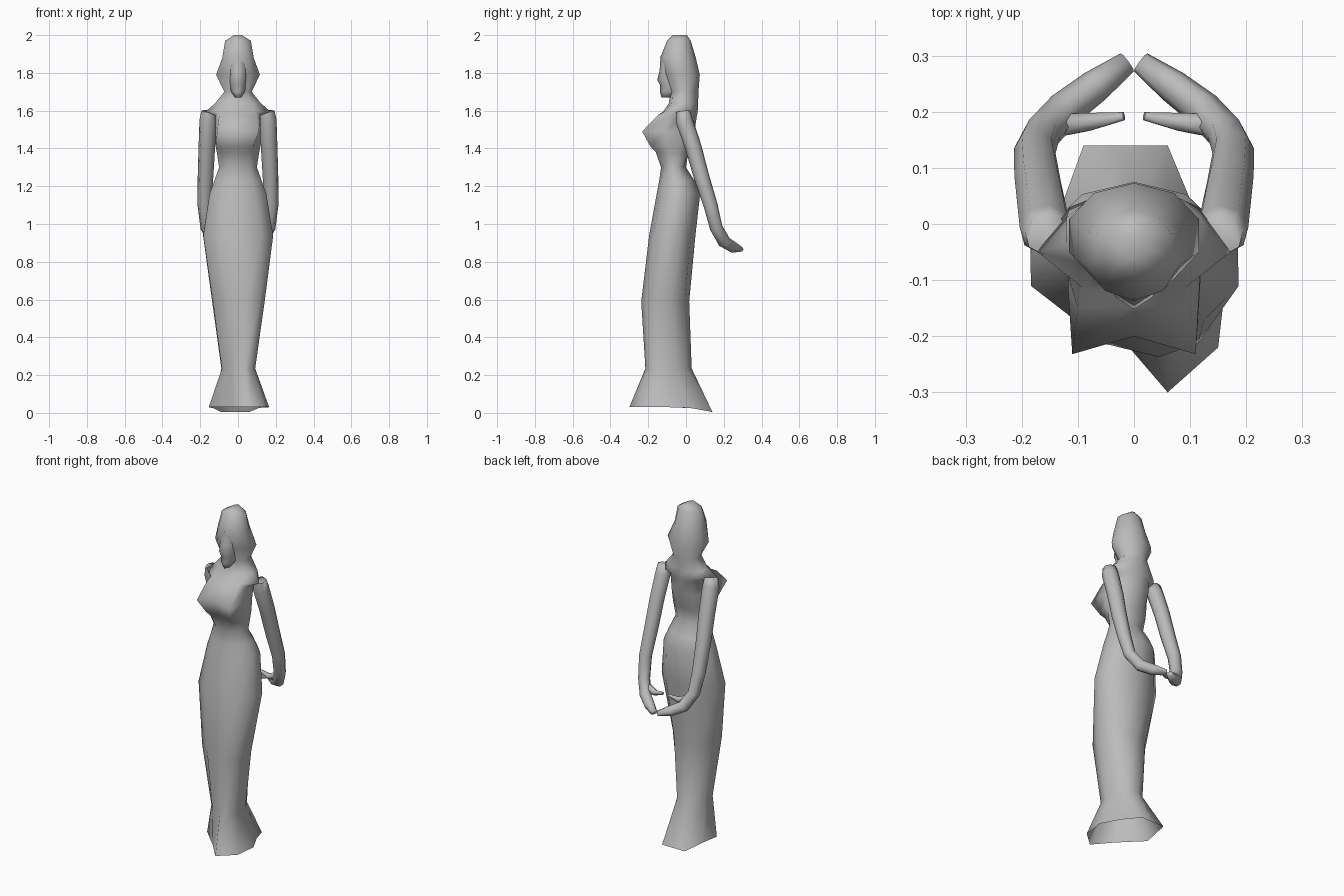
import bpy, bmesh, math
from mathutils import Vector

if "Cube" in bpy.data.objects:
    bpy.data.objects.remove(bpy.data.objects["Cube"])

stone = bpy.data.materials.new("plain grey")
stone.use_nodes = True
GREY = (0.5, 0.5, 0.5, 1)
stone.diffuse_color = GREY
stone.node_tree.nodes["Principled BSDF"].inputs["Base Color"].default_value = GREY


def oval(z, half, front, back, n=10, twist=0.0):
    """Ring from the front towards +x; twist slides the front half sideways."""
    mid, depth = (front + back) / 2, (back - front) / 2
    wide = half / math.sin(math.tau * round(n / 4) / n)
    ring = []
    for i in range(n):
        s, c = math.sin(math.tau * i / n), math.cos(math.tau * i / n)
        ring.append((wide * s + twist * max(c, 0) ** 2, mid - depth * c, z))
    return ring


def mirrored(z, side):
    """Ring from front centre, left-hand points and back centre."""
    return [(x, y, z) for x, y in side] + [(-x, y, z) for x, y in side[-2:0:-1]]


def tube(path, n=8):
    """Rings square to a path of (point, width, thickness)."""
    pts = [Vector(p[0]) for p in path]
    rings = []
    for i, (p, w, t) in enumerate(path):
        way = (pts[min(i + 1, len(pts) - 1)] - pts[max(i - 1, 0)]).normalized()
        a = way.cross(Vector((0.6, 0.8, 0))).normalized()
        b = way.cross(a)
        rings.append([pts[i] + a * w * math.cos(math.tau * k / n)
                      + b * t * math.sin(math.tau * k / n) for k in range(n)])
    return rings


def loft(name, rings, cap_start=True, flip=False, angle=60):
    bm = bmesh.new()
    sign = -1 if flip else 1
    rows = [[bm.verts.new((sign * x, y, z)) for x, y, z in r] for r in rings]
    n = len(rows[0])
    for lo, hi in zip(rows, rows[1:]):
        for i in range(n):
            j = (i + 1) % n
            bm.faces.new((lo[i], lo[j], hi[j], hi[i]))
    if cap_start:
        bm.faces.new(rows[0][::-1])
    bm.faces.new(rows[-1])
    bmesh.ops.recalc_face_normals(bm, faces=bm.faces)
    mesh = bpy.data.meshes.new(name)
    bm.to_mesh(mesh)
    bm.free()
    mesh.materials.append(stone)
    obj = bpy.data.objects.new(name, mesh)
    bpy.context.collection.objects.link(obj)
    bpy.ops.object.select_all(action='DESELECT')
    obj.select_set(True)
    bpy.context.view_layer.objects.active = obj
    bpy.ops.object.shade_smooth_by_angle(angle=math.radians(angle))


# Long dress with a twisted, open flared hem
hem_plan = [(0.06, -0.30), (0.15, -0.22), (0.165, -0.09), (0.11, 0.02), (0.06, 0.14),
            (-0.02, 0.14), (-0.09, 0.14), (-0.13, 0.03), (-0.155, -0.07), (-0.03, -0.195)]
dress = [
    [(x, y, 0.03 - 0.18 * max(y, 0)) for x, y in hem_plan],
    oval(0.235, 0.088, -0.215, 0.03, twist=0.03),
    oval(0.59, 0.137, -0.237, 0.017, twist=0.045),
    oval(0.94, 0.185, -0.195, 0.05, twist=0.015),
    oval(1.16, 0.150, -0.155, 0.075),
    oval(1.23, 0.125, -0.142, 0.045),
    oval(1.30, 0.10, -0.132, 0.0)]

# Bodice with bust, pointed shoulders and neck
bodice = [
    mirrored(1.38, [(0, -0.155), (0.07, -0.16), (0.112, -0.09), (0.105, -0.03), (0.06, 0.01), (0, 0.012)]),
    mirrored(1.41, [(0, -0.175), (0.08, -0.188), (0.118, -0.1), (0.11, -0.03), (0.06, 0.018), (0, 0.022)]),
    mirrored(1.49, [(0, -0.2), (0.11, -0.232), (0.118, -0.11), (0.115, -0.03), (0.07, 0.035), (0, 0.045)]),
    mirrored(1.575, [(0, -0.145), (0.1, -0.15), (0.118, -0.09), (0.12, -0.02), (0.07, 0.045), (0, 0.058)]),
    mirrored(1.595, [(0, -0.122), (0.09, -0.115), (0.172, -0.05), (0.115, 0.03), (0.06, 0.052), (0, 0.062)]),
    oval(1.64, 0.120, -0.09, 0.064)]

# Hair, widening at the cheeks and narrowing to the crown
hair = [
    oval(1.70, 0.072, -0.085, 0.066),
    oval(1.79, 0.116, -0.115, 0.073),
    oval(1.88, 0.083, -0.137, 0.052),
    oval(1.97, 0.068, -0.10, 0.025),
    oval(2.0, 0.02, -0.07, 0.005)]
loft("dressed_body_and_hair", dress + bodice + hair, cap_start=False, angle=120)

# Face, its profile stepping out at the nose
loft("face", [
    oval(1.67, 0.016, -0.13, -0.07, 8),
    oval(1.70, 0.036, -0.138, -0.03, 8),
    oval(1.735, 0.045, -0.137, 0.0, 8),
    oval(1.762, 0.048, -0.152, 0.0, 8),
    oval(1.81, 0.052, -0.140, 0.0, 8),
    oval(1.89, 0.048, -0.134, 0.0, 8)], angle=80)

# Arms reaching behind, with hands and thumbs
arm_path = [
    ((0.157, -0.018, 1.598), 0.038, 0.036),
    ((0.158, -0.010, 1.55), 0.047, 0.045),
    ((0.165, 0.038, 1.41), 0.045, 0.043),
    ((0.172, 0.082, 1.25), 0.042, 0.041),
    ((0.177, 0.130, 1.10), 0.038, 0.037),
    ((0.165, 0.160, 0.98), 0.034, 0.034),
    ((0.125, 0.203, 0.905), 0.035, 0.033),
    ((0.070, 0.245, 0.880), 0.032, 0.030),
    ((0.012, 0.288, 0.865), 0.014, 0.020)]
thumb_path = [
    ((0.140, 0.175, 0.950), 0.020, 0.022),
    ((0.080, 0.182, 0.925), 0.018, 0.018),
    ((0.018, 0.192, 0.940), 0.008, 0.008)]
for side, flip in (("left", False), ("right", True)):
    loft(side + "_arm", tube(arm_path), flip=flip, angle=80)
    loft(side + "_thumb", tube(thumb_path, 6), flip=flip, angle=80)
